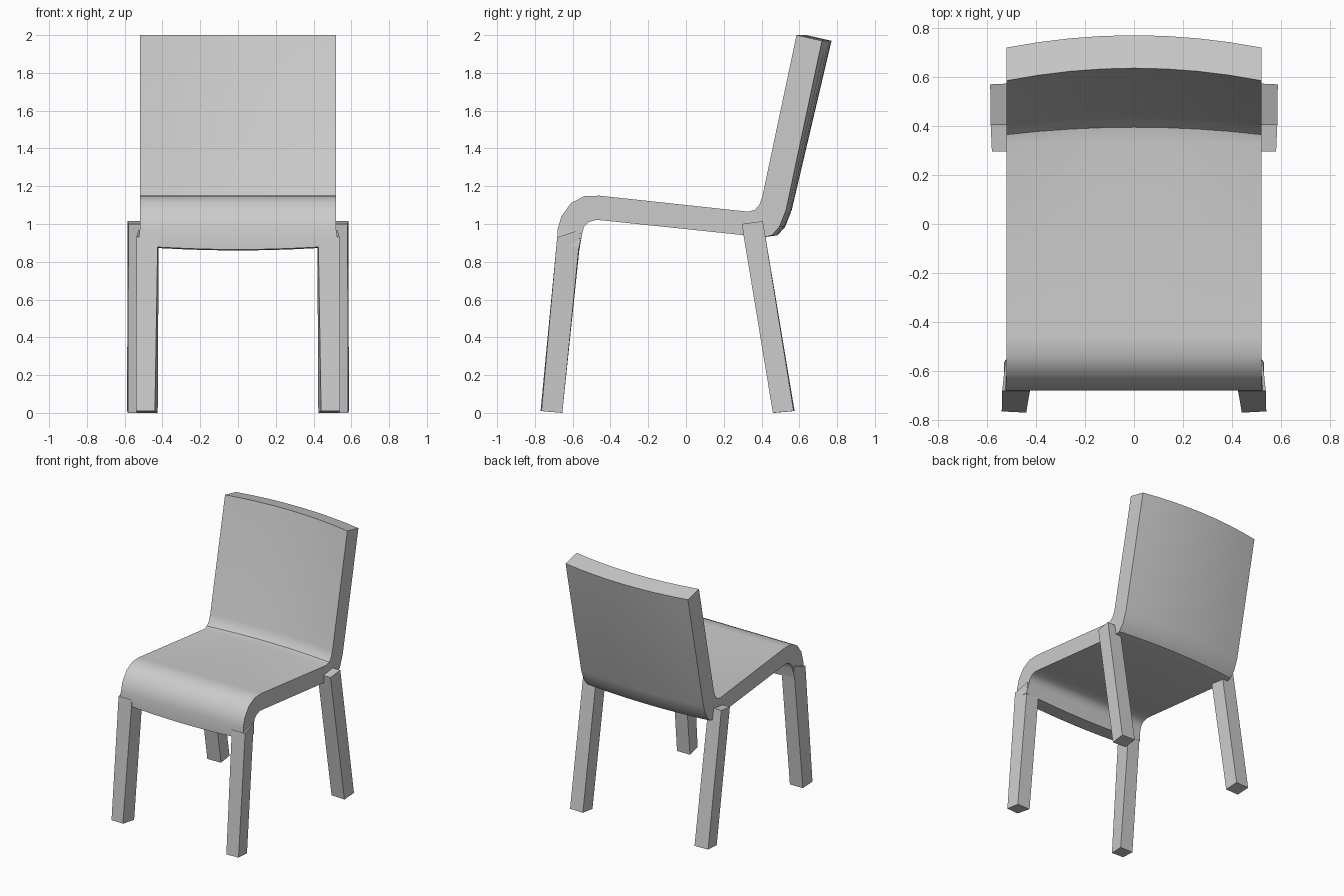
import bpy, bmesh, math

cube = bpy.data.objects.get("Cube")
if cube:
    bpy.data.objects.remove(cube, do_unlink=True)

grey = bpy.data.materials.new("plain_grey")
grey.use_nodes = True
colour = (0.6, 0.6, 0.6, 1)
grey.diffuse_color = colour
grey.node_tree.nodes["Principled BSDF"].inputs["Base Color"].default_value = colour


def finish(name, bm, angle=35):
    bmesh.ops.recalc_face_normals(bm, faces=bm.faces)
    mesh = bpy.data.meshes.new(name)
    bm.to_mesh(mesh)
    bm.free()
    obj = bpy.data.objects.new(name, mesh)
    bpy.context.collection.objects.link(obj)
    mesh.materials.append(grey)
    bpy.ops.object.select_all(action="DESELECT")
    obj.select_set(True)
    bpy.context.view_layer.objects.active = obj
    bpy.ops.object.shade_smooth_by_angle(angle=math.radians(angle))
    return obj


# Bent shell: side profile (y, z), upper and lower skins from front lip to back top
upper = [(-.68, .885), (-.68, .97), (-.66, 1.04), (-.61, 1.11), (-.54, 1.147), (-.46, 1.15),
         (.33, 1.065), (.365, 1.075), (.39, 1.105), (.405, 1.15), (.585, 2)]
lower = [(-.565, .88), (-.55, .95), (-.54, .985), (-.515, 1.01), (-.475, 1.022), (-.42, 1.017),
         (.41, .93), (.455, .94), (.495, .985), (.53, 1.075), (.72, 1.97)]
half = .52
columns = 8


def shell_point(x, y, z, step):
    bow = 1 - (x / half) ** 2
    if step == 0:                       # front lip sags towards the middle
        z -= .02 * bow
        x *= 1.02
    if step > 6:                        # backrest bows rearwards
        y += bow * (.03 + .02 * max(0, z - 1.1))
        if step == 10:
            y += .003 * bow
    return x, y, z


bm = bmesh.new()
rings = []
for i in range(columns + 1):
    x = half * (2 * i / columns - 1)
    skins = [[bm.verts.new(shell_point(x, y, z, s)) for s, (y, z) in enumerate(skin)]
             for skin in (upper, lower)]
    rings.append(skins)
    if i in (0, columns):               # side edges
        u, l = skins
        for s in range(len(u) - 1):
            bm.faces.new((u[s], u[s + 1], l[s + 1], l[s]))
for a, b in zip(rings, rings[1:]):
    for k in (0, 1):
        for s in range(len(upper) - 1):
            bm.faces.new((a[k][s], a[k][s + 1], b[k][s + 1], b[k][s]))
    for s in (0, -1):                   # lip and top edges
        bm.faces.new((a[0][s], b[0][s], b[1][s], a[1][s]))
finish("seat_and_backrest", bm)


# Legs: bottom and top rectangles joined into a tapered block
def leg(name, side, bottom, top):
    bm = bmesh.new()
    ends = [[bm.verts.new((side * x, y, z)) for x, y, z in end] for end in (bottom, top)]
    bm.faces.new(ends[0])
    bm.faces.new(ends[1])
    for i in range(4):
        j = (i + 1) % 4
        bm.faces.new((ends[0][i], ends[0][j], ends[1][j], ends[1][i]))
    finish(name, bm, 20)


for side, word in ((1, "left"), (-1, "right")):
    leg("front_leg_" + word, side,
        [(.44, -.77, .01), (.54, -.765, .01), (.535, -.655, 0), (.425, -.655, 0)],
        [(.425, -.682, .93), (.538, -.682, .93), (.525, -.558, .97), (.42, -.558, .93)])
    leg("rear_leg_" + word, side,
        [(.47, .465, 0), (.583, .46, 0), (.587, .57, .01), (.475, .575, .01)],
        [(.47, .295, 1.0), (.58, .295, 1.0), (.585, .407, 1.015), (.475, .407, 1.015)])
